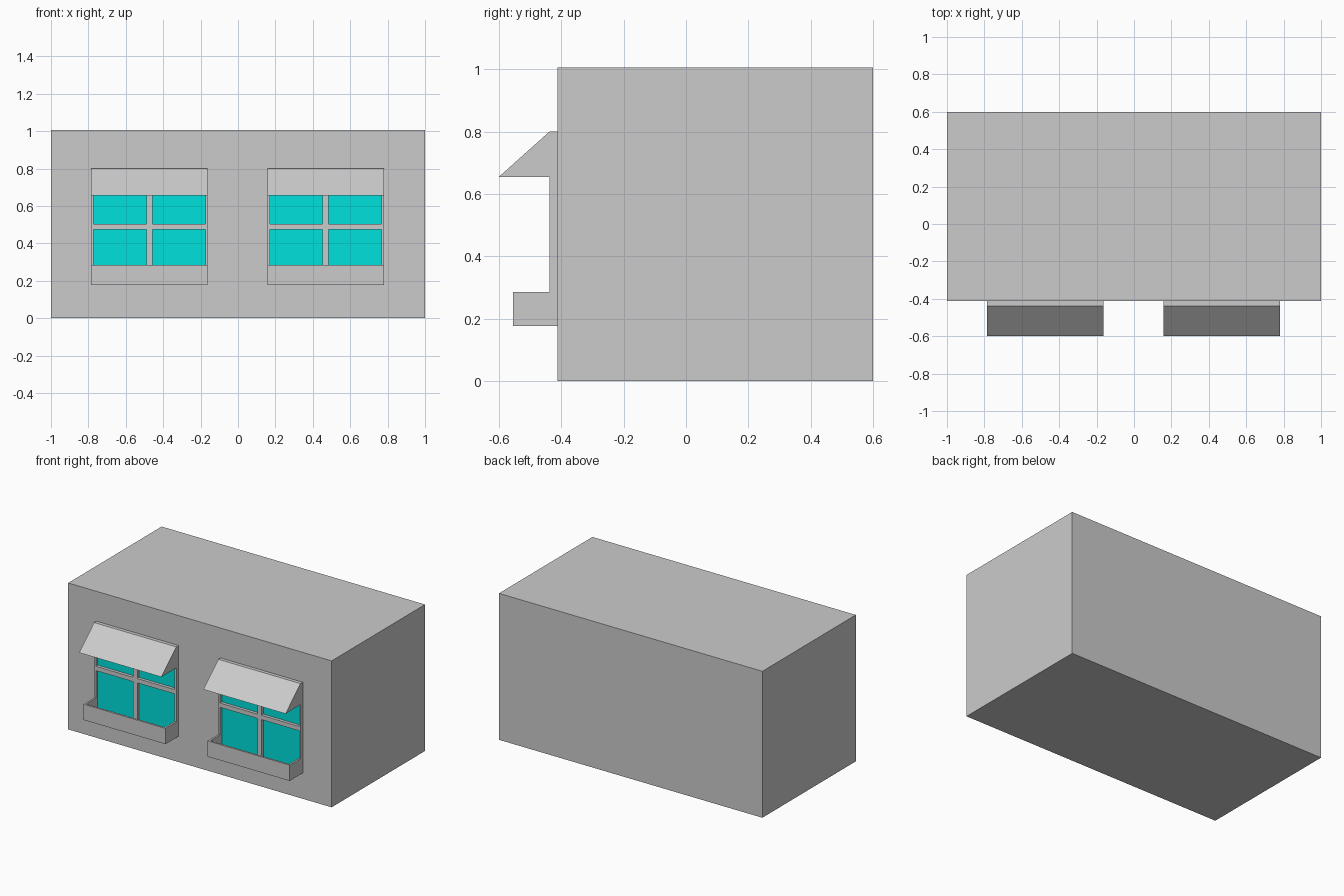
import bpy, bmesh

if "Cube" in bpy.data.objects:
    bpy.data.objects.remove(bpy.data.objects["Cube"])

WALL_Y, FRAME_Y, GLASS_Y = -0.413, -0.438, -0.417
Z0, Z1 = 0.177, 0.80        # window bottom / top
HW, T = 0.312, 0.013        # window half width, board thickness
MID = (Z0 + Z1) / 2

glass_mat = bpy.data.materials.new("cyan_glass")
glass_mat.diffuse_color = (0.0, 0.75, 0.72, 1)
glass_mat.use_nodes = True
glass_mat.node_tree.nodes["Principled BSDF"].inputs["Base Color"].default_value = glass_mat.diffuse_color


def prism(name, profile, x0, x1, mat=None):
    """Extrude a (y, z) profile from x0 to x1."""
    bm = bmesh.new()
    face = bm.faces.new([bm.verts.new((x0, y, z)) for y, z in profile])
    ext = bmesh.ops.extrude_face_region(bm, geom=[face])
    verts = [v for v in ext["geom"] if isinstance(v, bmesh.types.BMVert)]
    bmesh.ops.translate(bm, verts=verts, vec=(x1 - x0, 0, 0))
    bmesh.ops.recalc_face_normals(bm, faces=bm.faces)
    mesh = bpy.data.meshes.new(name)
    bm.to_mesh(mesh)
    bm.free()
    obj = bpy.data.objects.new(name, mesh)
    bpy.context.collection.objects.link(obj)
    if mat:
        mesh.materials.append(mat)
    return obj


def box(name, x0, x1, y0, y1, z0, z1, mat=None):
    return prism(name, [(y0, z0), (y1, z0), (y1, z1), (y0, z1)], x0, x1, mat)


def window(side, cx):
    l, r = cx - HW, cx + HW
    # Glass and cross bars
    box(side + "_glass", l + T, r - T, GLASS_Y, WALL_Y, Z0 + T, Z1 - T, glass_mat)
    box(side + "_mullion", cx - 0.016, cx + 0.016, FRAME_Y, GLASS_Y, Z0 + T, Z1 - T)
    for tag, a, b in (("left", l + T, cx - 0.016), ("right", cx + 0.016, r - T)):
        box(f"{side}_crossbar_{tag}", a, b, FRAME_Y, GLASS_Y, MID - 0.015, MID + 0.015)
    # Side boards: frame, awning cheek and planter end in one profile
    cheek = [(WALL_Y, Z0), (-0.555, Z0), (-0.555, 0.285), (FRAME_Y, 0.285),
             (FRAME_Y, 0.655), (-0.60, 0.655), (FRAME_Y, Z1), (WALL_Y, Z1)]
    prism(side + "_cheek_left", cheek, l, l + T)
    prism(side + "_cheek_right", cheek, r - T, r)
    # Sloping awning with frame head
    prism(side + "_awning", [(WALL_Y, Z1), (FRAME_Y, Z1), (-0.60, 0.655),
                             (-0.582, 0.655), (FRAME_Y, Z1 - T), (WALL_Y, Z1 - T)],
          l + T, r - T)
    # Open planter: floor and front panel
    prism(side + "_planter", [(WALL_Y, Z0), (-0.555, Z0), (-0.555, 0.285),
                              (-0.555 + T, 0.285), (-0.555 + T, Z0 + T), (WALL_Y, Z0 + T)],
          l + T, r - T)


# Building block
box("building", -1, 1, WALL_Y, 0.60, 0, 1.005)

window("left_window", -0.474)
window("right_window", 0.469)
